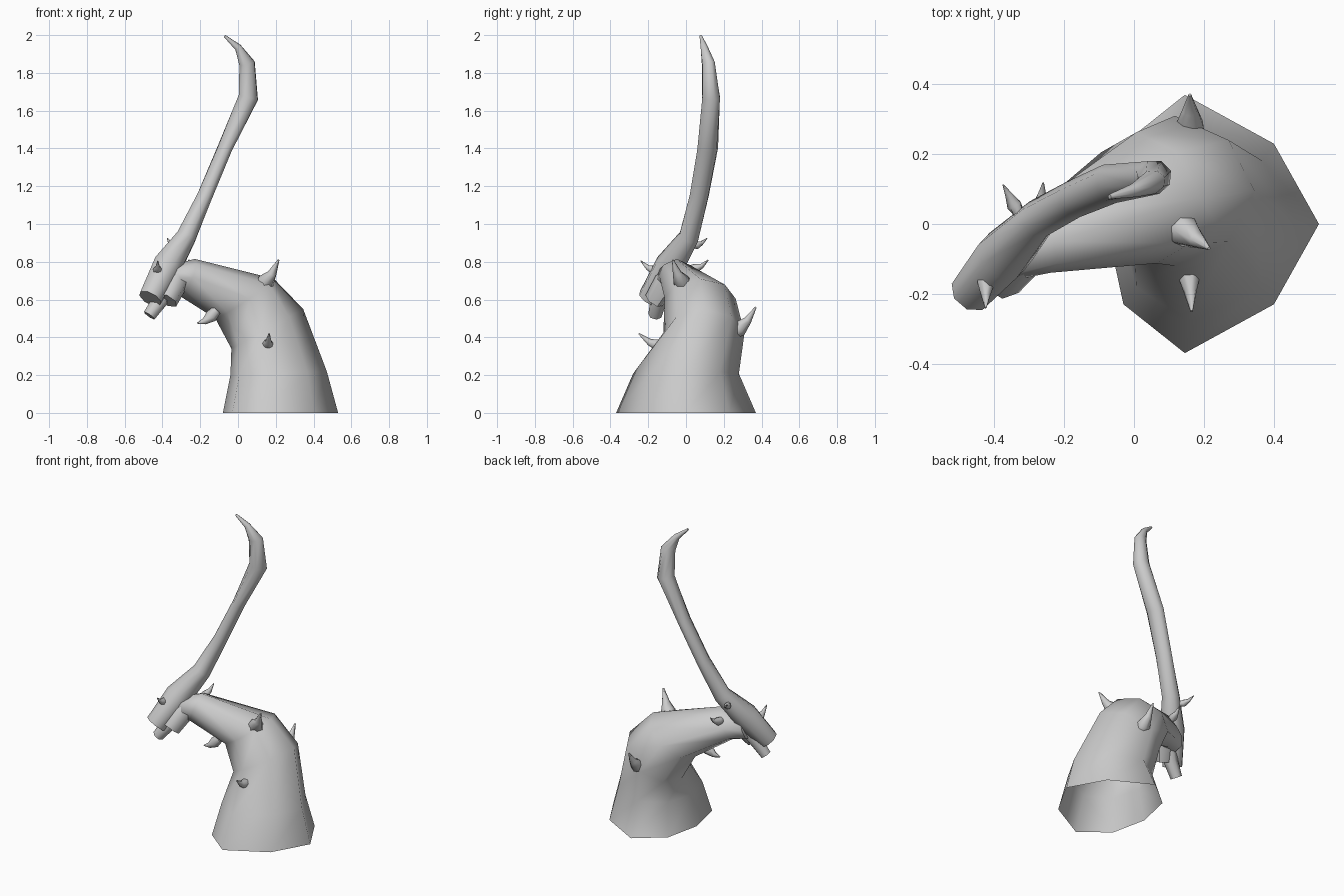
import bpy, bmesh, math
from mathutils import Vector

if "Cube" in bpy.data.objects:
    bpy.data.objects.remove(bpy.data.objects["Cube"])

grey = bpy.data.materials.new("plain_grey")
grey.diffuse_color = (0.6, 0.6, 0.6, 1)
grey.use_nodes = True
grey.node_tree.nodes["Principled BSDF"].inputs["Base Color"].default_value = grey.diffuse_color


def loft(name, rings, cap_start=True, cap_end=True):
    """Skin a list of equal-length vertex rings."""
    bm = bmesh.new()
    loops = [[bm.verts.new(p) for p in ring] for ring in rings]
    n = len(loops[0])
    for a, b in zip(loops, loops[1:]):
        for i in range(n):
            j = (i + 1) % n
            bm.faces.new((a[i], a[j], b[j], b[i]))
    if cap_start:
        bm.faces.new(loops[0][::-1])
    if cap_end:
        bm.faces.new(loops[-1])
    bmesh.ops.recalc_face_normals(bm, faces=bm.faces)
    me = bpy.data.meshes.new(name)
    bm.to_mesh(me)
    bm.free()
    ob = bpy.data.objects.new(name, me)
    me.materials.append(grey)
    bpy.context.collection.objects.link(ob)
    bpy.ops.object.select_all(action='DESELECT')
    ob.select_set(True)
    bpy.context.view_layer.objects.active = ob
    bpy.ops.object.shade_smooth_by_angle(angle=math.radians(62))
    return ob


def ring(c, u, v, n=8, skew=0.0, pinch=0.0):
    """Ellipse with half axes u and v; skew pulls the sides along -u,
    pinch narrows the diagonals."""
    out = []
    for i in range(n):
        t = 2 * math.pi * i / n
        s = math.sin(t)
        out.append(c + u * (math.cos(t) - skew * s * s) + v * s * abs(s) ** pinch)
    return out


def tube(name, stations, n=8):
    """Sweep a ring along (point, radius in bend plane, radius across) stations."""
    pts = [Vector(s[0]) for s in stations]
    rings = []
    for i, s in enumerate(stations):
        d = (pts[min(i + 1, len(pts) - 1)] - pts[max(i - 1, 0)]).normalized()
        side = d.cross(Vector((0.37, -0.93, 0.05))).normalized()
        rings.append(ring(pts[i], side * s[1], d.cross(side) * s[-1], n))
    return loft(name, rings)


# Bent trunk: inner edge (x, z), outer edge (x, z), centre y, half depth, turn, skew, pinch
trunk = [
    ((-0.08, 0.00), (0.53, 0.00), 0.0, 0.37, 0.0, 0.26, 0.37),
    ((-0.04, 0.20), (0.47, 0.22), 0.0, 0.28, 0.0, 0.22, 0.25),
    ((-0.035, 0.34), (0.345, 0.55), 0.095, 0.215, 0.0, 0.20, 0.12),
    ((-0.12, 0.50), (0.19, 0.71), 0.075, 0.19, -0.15, 0.0, 0.05),
    ((-0.31, 0.62), (-0.23, 0.815), -0.05, 0.095, -0.35, 0.0, 0.0),
    ((-0.395, 0.63), (-0.34, 0.785), -0.09, 0.075, -0.4, 0.0, 0.0),
]
rings = []
for a, b, y, depth, turn, skew, pinch in trunk:
    lo, hi = Vector((a[0], y, a[1])), Vector((b[0], y, b[1]))
    v = Vector((turn, 1, 0)).normalized() * depth
    rings.append(ring((lo + hi) / 2, (hi - lo) / 2, v, 8, skew, pinch))
loft("bent_trunk", rings, cap_start=False)

# Tall blade with its blunt lower end forming the upper jaw
tube("tall_horn", [
    ((-0.465, -0.195, 0.605), 0.066, 0.062), ((-0.375, -0.09, 0.775), 0.083, 0.078),
    ((-0.275, 0.015, 0.93), 0.056, 0.056), ((-0.175, 0.07, 1.15), 0.042, 0.054),
    ((-0.07, 0.115, 1.40), 0.039, 0.058), ((0.055, 0.133, 1.67), 0.056, 0.050),
    ((0.048, 0.118, 1.85), 0.045, 0.034), ((0.0, 0.096, 1.935), 0.020),
    ((-0.07, 0.078, 1.995), 0.007)])

# Lower jaw and short tongue
tube("lower_jaw", [
    ((-0.375, -0.17, 0.595), 0.060, 0.050), ((-0.33, -0.11, 0.69), 0.068, 0.06),
    ((-0.28, -0.05, 0.76), 0.050)], n=6)
tube("tongue", [
    ((-0.47, -0.165, 0.515), 0.036), ((-0.41, -0.145, 0.60), 0.044),
    ((-0.36, -0.10, 0.68), 0.040)], n=6)

# Curved thorns: base, tip, radius
thorns = [
    ((0.13, -0.01, 0.685), (0.215, -0.07, 0.81), 0.047),
    ((0.155, -0.11, 0.36), (0.165, -0.25, 0.42), 0.036),
    ((0.16, 0.26, 0.44), (0.16, 0.37, 0.56), 0.043),
    ((-0.125, -0.03, 0.535), (-0.215, -0.05, 0.475), 0.034),
    ((-0.425, -0.15, 0.755), (-0.425, -0.24, 0.805), 0.026),
    ((-0.335, 0.04, 0.89), (-0.375, 0.112, 0.925), 0.022),
    ((-0.27, 0.03, 0.765), (-0.26, 0.118, 0.81), 0.026),
]
for k, (base, tip, r) in enumerate(thorns):
    a, b = Vector(base), Vector(tip)
    sag = Vector((0, 0, -0.14 * (b - a).length))
    tube("thorn_%d" % (k + 1), [
        (a - (b - a) * 0.12, r * 0.8), (a + (b - a) * 0.2 + sag * 0.8, r),
        (a + (b - a) * 0.6 + sag, r * 0.52), (b, r * 0.1)], n=7)
